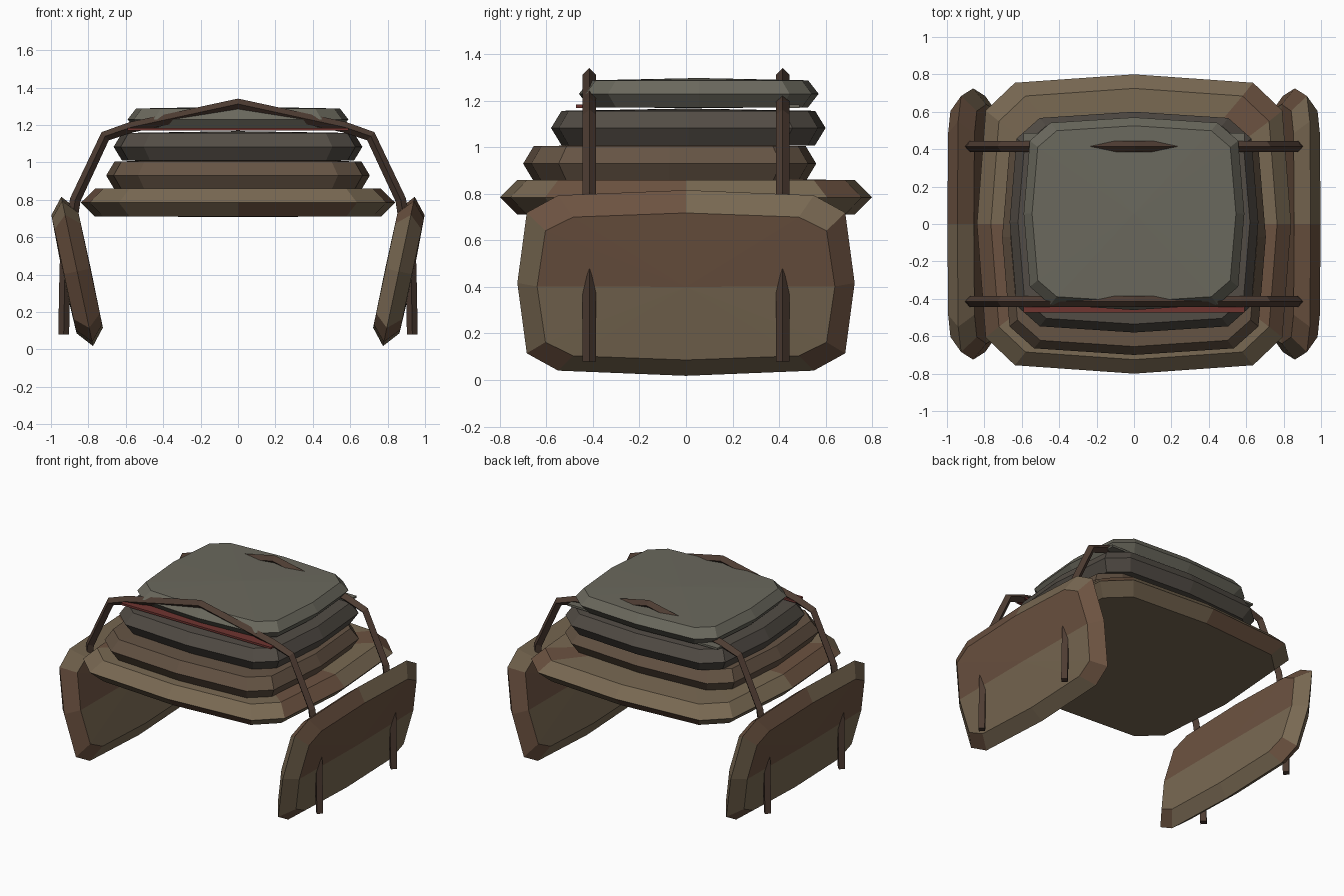
import bpy, bmesh
from math import sin, cos, pi, radians
from mathutils import Matrix

if "Cube" in bpy.data.objects:
    bpy.data.objects.remove(bpy.data.objects["Cube"])


def mat(name, *rgb):
    m = bpy.data.materials.new(name)
    m.diffuse_color = (*rgb, 1)
    m.use_nodes = True
    m.node_tree.nodes["Principled BSDF"].inputs["Base Color"].default_value = m.diffuse_color
    return m


TAN = mat("tan_hide", 0.19, 0.14, 0.085)
BROWN = mat("brown_hide", 0.15, 0.085, 0.052)
UMBER = mat("umber_cloth", 0.13, 0.088, 0.058)
DARK = mat("dark_cloth", 0.085, 0.073, 0.06)
GREY = mat("grey_cloth", 0.145, 0.14, 0.11)
STRAP = mat("strap_leather", 0.075, 0.045, 0.032)
RED = mat("red_trim", 0.16, 0.035, 0.03)
SIDES = 12


def power(v, e=0.4):
    return (abs(v) ** e) * (1 if v > 0 else -1) if abs(v) > 1e-6 else 0.0


def cushion(name, rx, ry, half, inset, matrix, mats, patch=lambda band, i: 0, dome=0.01):
    """Rounded-square pad: bevelled rim of three rings, fan caps."""
    bm = bmesh.new()
    rings = []
    for z, k in ((-half, inset), (0, 0), (half, inset)):
        ring = []
        for i in range(SIDES):
            a = 2 * pi * i / SIDES
            ring.append(bm.verts.new(((rx - k) * power(cos(a)), (ry - k) * power(sin(a)), z)))
        rings.append(ring)
    low = bm.verts.new((0, 0, -half - dome * 0.3))
    top = bm.verts.new((0, 0, half + dome))
    for i in range(SIDES):
        j = (i + 1) % SIDES
        faces = [bm.faces.new((low, rings[0][j], rings[0][i]))]
        for a, b in zip(rings, rings[1:]):
            faces.append(bm.faces.new((a[i], a[j], b[j], b[i])))
        faces.append(bm.faces.new((top, rings[2][i], rings[2][j])))
        for band, f in enumerate(faces):
            f.material_index = patch(band, i)
    me = bpy.data.meshes.new(name)
    bm.to_mesh(me)
    bm.free()
    ob = bpy.data.objects.new(name, me)
    bpy.context.collection.objects.link(ob)
    for m in mats:
        me.materials.append(m)
    ob.matrix_world = matrix
    return ob


def at(x, y, z):
    return Matrix.Translation((x, y, z))


# Stacked pads, largest at the bottom
cushion("base_pad", 0.84, 0.80, 0.074, 0.075, at(0, 0, 0.785), (TAN, BROWN),
        lambda band, i: int(band in (2, 3) and i in (1, 6, 11) or band == 1 and i in (3, 9)))
cushion("lower_blanket", 0.705, 0.63, 0.075, 0.045, at(0, -0.07, 0.93), (UMBER,))
cushion("middle_blanket", 0.665, 0.59, 0.074, 0.045, at(0, 0.01, 1.083), (DARK,))
cushion("seat_pad", 0.59, 0.515, 0.058, 0.045, at(0, 0.055, 1.23), (GREY,))

# Side flaps, leaning outward at the top
t = radians(12)
tilt = Matrix(((0, sin(t), cos(t), 0.86),
               (1, 0, 0, 0),
               (0, cos(t), -sin(t), 0.417),
               (0, 0, 0, 1)))


def flap_patch(band, i):
    if band in (0, 3):
        return int(i < 6)
    return int(i in (0, 3, 4, 10, 11, 7))


for side, turn in (("right", 0), ("left", pi)):
    cushion(side + "_flap", 0.725, 0.408, 0.072, 0.085,
            Matrix.Rotation(turn, 4, 'Z') @ tilt, (TAN, BROWN), flap_patch, 0.008)

# Girth straps running over the stack and through the flaps
half_path = [(0.932, 0.08), (0.925, 0.45), (0.87, 0.80), (0.71, 1.14), (0.57, 1.188)]
path = [(-x, z) for x, z in half_path] + [(0, 1.312)] + half_path[::-1]
for name, y in (("front_strap", -0.415), ("back_strap", 0.415)):
    cu = bpy.data.curves.new(name, 'CURVE')
    cu.dimensions = '3D'
    cu.bevel_depth = 0.029
    cu.bevel_resolution = 0
    cu.use_fill_caps = True
    sp = cu.splines.new('POLY')
    sp.points.add(len(path) - 1)
    for p, (x, z) in zip(sp.points, path):
        p.co = (x, y, z, 1)
    sp.use_smooth = False
    cu.materials.append(STRAP)
    ob = bpy.data.objects.new(name, cu)
    bpy.context.collection.objects.link(ob)
    bpy.ops.object.select_all(action='DESELECT')
    ob.select_set(True)
    bpy.context.view_layer.objects.active = ob
    bpy.ops.object.convert(target='MESH')

# Thin trim strips under the seat pad
for name, y, m in (("front_trim", -0.43, RED), ("back_trim", 0.445, GREY)):
    bpy.ops.mesh.primitive_cube_add(size=1, location=(0, y, 1.177))
    ob = bpy.context.object
    ob.name = name
    ob.scale = (1.18, 0.085, 0.014)
    ob.data.materials.append(m)
